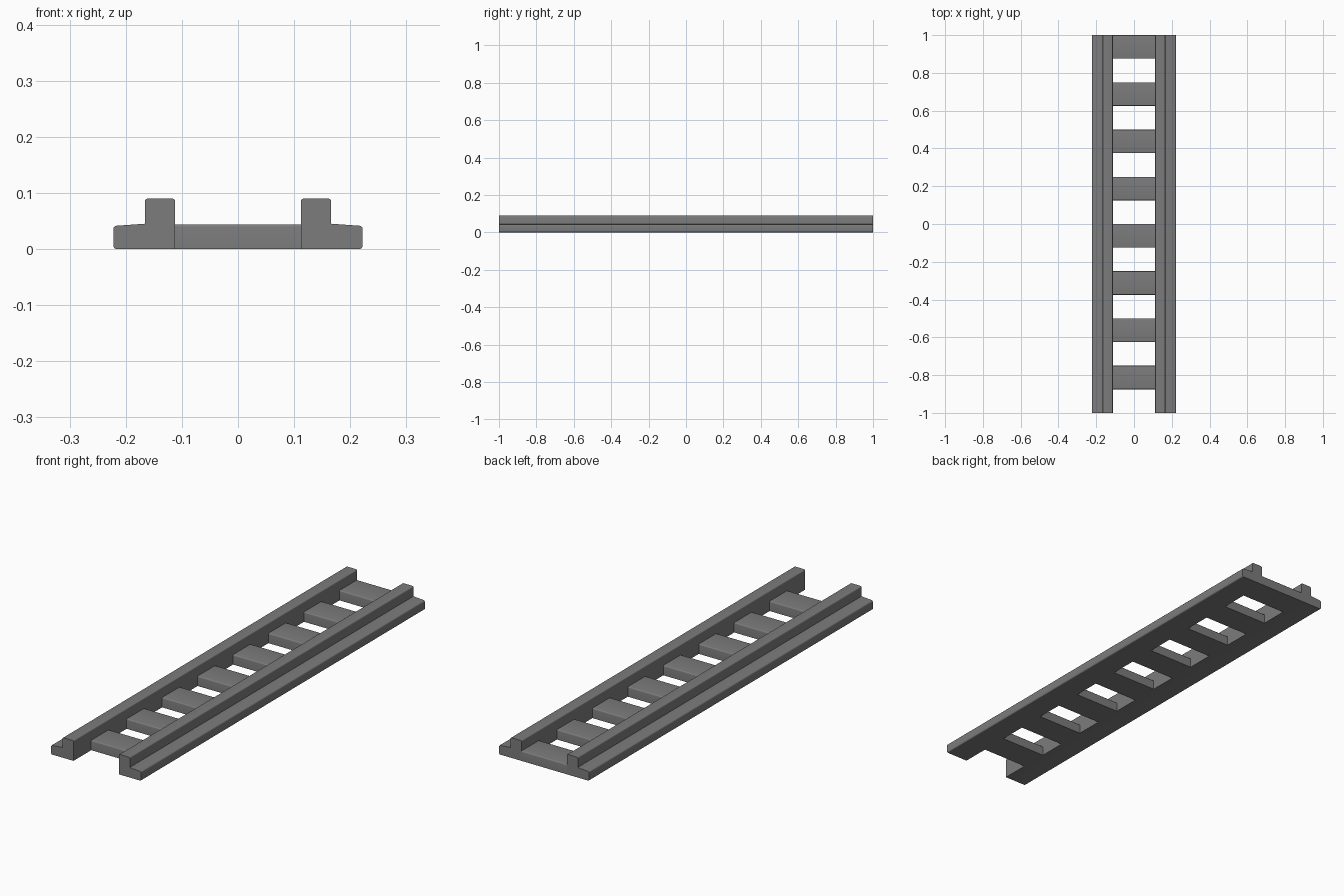
import bpy, bmesh, math
from mathutils import Vector

if "Cube" in bpy.data.objects:
    bpy.data.objects.remove(bpy.data.objects["Cube"])

# Dark grey finish shared by all parts
dark = bpy.data.materials.new("dark_grey")
dark.diffuse_color = (0.2, 0.2, 0.2, 1)
dark.use_nodes = True
dark.node_tree.nodes["Principled BSDF"].inputs["Base Color"].default_value = dark.diffuse_color


def rounded(points, radius, sharp=(), steps=3):
    """Round the convex corners of a counter-clockwise outline, except the sharp ones."""
    out = []
    n = len(points)
    for i, p in enumerate(points):
        p = Vector(p)
        a = (Vector(points[i - 1]) - p).normalized()
        b = (Vector(points[(i + 1) % n]) - p).normalized()
        if i in sharp or a.x * b.y - a.y * b.x > 0:
            out.append(p)
            continue
        for k in range(steps + 1):
            t = k / steps
            out.append(p + a * radius * (1 - t) ** 2 + b * radius * t ** 2)
    return out


def extrude(name, outline, place, depth):
    """Sweep an outline along the depth vector."""
    bm = bmesh.new()
    face = bm.faces.new([bm.verts.new(place(p)) for p in outline])
    ext = bmesh.ops.extrude_face_region(bm, geom=[face])
    moved = [v for v in ext["geom"] if isinstance(v, bmesh.types.BMVert)]
    bmesh.ops.translate(bm, verts=moved, vec=depth)
    bmesh.ops.recalc_face_normals(bm, faces=bm.faces[:])
    mesh = bpy.data.meshes.new(name)
    bm.to_mesh(mesh)
    bm.free()
    mesh.materials.append(dark)
    obj = bpy.data.objects.new(name, mesh)
    bpy.context.collection.objects.link(obj)
    bpy.ops.object.select_all(action='DESELECT')
    bpy.context.view_layer.objects.active = obj
    obj.select_set(True)
    bpy.ops.object.shade_smooth_by_angle(angle=math.radians(35))
    return obj


# Side rails: upright inner bar with a low sloping outer flange, mirrored
rail_profile = rounded([(0.112, 0.0), (0.222, 0.0), (0.222, 0.041),
                        (0.166, 0.045), (0.166, 0.09), (0.112, 0.09)],
                       0.006, sharp=(0,))
rails = extrude("side_rails", rail_profile,
                lambda p: (p.x, -1, p.y), (0, 2, 0))
rails.modifiers.new("mirror", 'MIRROR')

# Eight cross ties between the rails, with softened top edges
for i in range(8):
    y = -0.875 + 0.25 * i
    tie_profile = rounded([(y, 0.0), (y + 0.125, 0.0),
                           (y + 0.125, 0.044), (y, 0.044)],
                          0.005, sharp=(0, 1))
    extrude(f"cross_tie_{i + 1}", tie_profile,
            lambda p: (-0.118, p.x, p.y), (0.236, 0, 0))
